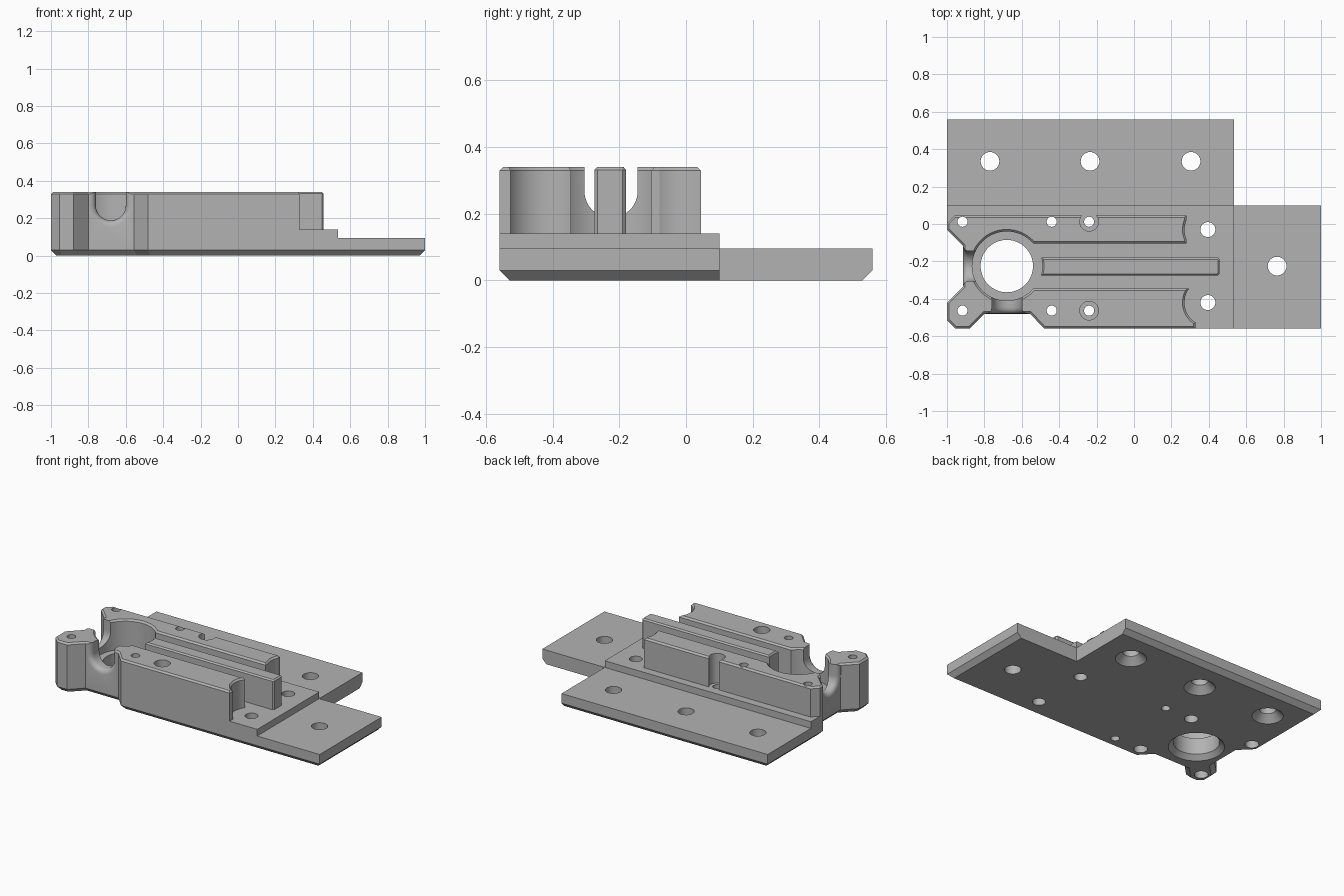
import bpy, bmesh, math
from mathutils import Vector

if "Cube" in bpy.data.objects:
    bpy.data.objects.remove(bpy.data.objects["Cube"], do_unlink=True)

grey = bpy.data.materials.new("machined_grey")
grey.use_nodes = True
grey.diffuse_color = (0.45, 0.45, 0.45, 1)
grey.node_tree.nodes["Principled BSDF"].inputs["Base Color"].default_value = (0.45, 0.45, 0.45, 1)

TOP, TIER, BASE = 0.34, 0.14, 0.095
AXIS = -0.225          # centre line of the channel
BORE = (-0.68, AXIS)


def loft(name, rings):
    """Closed solid through rings of equal point count."""
    bm = bmesh.new()
    loops = [[bm.verts.new(p) for p in ring] for ring in rings]
    n = len(loops[0])
    for a, b in zip(loops, loops[1:]):
        for i in range(n):
            j = (i + 1) % n
            bm.faces.new((a[i], a[j], b[j], b[i]))
    bm.faces.new(loops[0][::-1])
    bm.faces.new(loops[-1])
    bmesh.ops.recalc_face_normals(bm, faces=bm.faces)
    mesh = bpy.data.meshes.new(name)
    bm.to_mesh(mesh)
    bm.free()
    mesh.materials.append(grey)
    obj = bpy.data.objects.new(name, mesh)
    bpy.context.collection.objects.link(obj)
    return obj


def prism(name, outline, z0, z1):
    return loft(name, [[(x, y, z) for x, y in outline] for z in (z0, z1)])


def turned(name, centre, profile, seg=48):
    """Round solid from (radius, z) pairs."""
    angles = [2 * math.pi * i / seg for i in range(seg)]
    return loft(name, [[(centre[0] + r * math.cos(a), centre[1] + r * math.sin(a), z)
                        for a in angles] for r, z in profile])


def combine(target, tool, operation="DIFFERENCE"):
    mod = target.modifiers.new("combine", "BOOLEAN")
    mod.operation, mod.solver, mod.object = operation, "EXACT", tool
    bpy.context.view_layer.objects.active = target
    bpy.ops.object.modifier_apply(modifier=mod.name)
    bpy.data.objects.remove(tool, do_unlink=True)


def chamfer(obj, z, size, skip=lambda p: False):
    """Tidy coplanar faces, then chamfer the outline edges at height z."""
    bm = bmesh.new()
    bm.from_mesh(obj.data)
    bmesh.ops.remove_doubles(bm, verts=bm.verts, dist=1e-5)
    bmesh.ops.dissolve_limit(bm, angle_limit=0.01, verts=bm.verts, edges=bm.edges)
    if size:
        edges = [e for e in bm.edges
                 if all(abs(v.co.z - z) < 1e-4 for v in e.verts)
                 and e.calc_face_angle(0) > 0.5
                 and not skip((e.verts[0].co + e.verts[1].co) / 2)]
        bmesh.ops.bevel(bm, geom=edges, offset=size, segments=1, affect="EDGES",
                        profile=0.5, clamp_overlap=False)
    bm.to_mesh(obj.data)
    bm.free()


# Notched left end and front, shared by every layer
left_notch = [(-1, -0.03), (-0.915, -0.115), (-0.915, -0.335), (-1, -0.42), (-1, -0.515)]
front_notch = [(-0.955, -0.56), (-0.88, -0.56), (-0.80, -0.48), (-0.555, -0.48), (-0.48, -0.56)]
notches = left_notch + front_notch

# Base plate with chamfered underside
plate = prism("mounting_block", notches + [(1, -0.56), (1, 0.10), (0.535, 0.10),
                                           (0.535, 0.56), (-1, 0.56)], 0, BASE)
chamfer(plate, 0, 0.03,
        lambda p: abs(p.y - 0.10) < 1e-3 or abs(p.x - 0.535) < 1e-3)

# Raised tier
tier = prism("raised_tier", notches + [(0.535, -0.56), (0.535, 0.10), (-1, 0.10)], BASE, TIER)

# Twin walls around the bore and channel
walls = prism("walls", notches + [(0.33, -0.56), (0.33, AXIS), (0.28, AXIS), (0.28, 0.045),
                                  (-0.96, 0.045), (-1, 0.005)], TIER, TOP)
channel = [(-0.68, -0.345), (0.6, -0.345), (0.6, -0.105), (-0.68, -0.105)]
combine(walls, prism("channel_cutter", channel, 0.1, 0.5))
combine(walls, turned("pocket_cutter", BORE, [(0.185, 0.1), (0.185, 0.5)], 64))
for y in (-0.03, -0.42):
    combine(walls, turned("washer_cutter", (0.395, y), [(0.125, 0.1), (0.125, 0.5)]))
chamfer(walls, TOP, 0.011)

# Centre rib
rib = prism("centre_rib", [(-0.54, -0.275), (0.448, -0.275), (0.458, -0.265), (0.458, -0.19),
                           (0.448, -0.18), (-0.54, -0.18)], TIER, TOP)
combine(rib, turned("rib_end_cutter", BORE, [(0.19, 0.1), (0.19, 0.5)], 64))
chamfer(rib, TOP, 0.009)


# U shaped side slots with a rounded mouth
def slot(direction, mouth):
    along = Vector(direction)
    side = Vector((-along.y, along.x, 0))
    origin = Vector((BORE[0], BORE[1], 0.268))
    stations = [(0, 0.08), (mouth - 0.032, 0.08)]
    for k in range(1, 5):
        a = k * math.pi / 8
        stations.append((mouth - 0.032 + 0.032 * math.sin(a), 0.08 + 0.032 * (1 - math.cos(a))))
    stations.append((mouth + 0.1, 0.112))
    rings = []
    for d, r in stations:
        c = origin + along * d
        ring = [c + side * r + Vector((0, 0, 0.2))]
        for i in range(25):
            a = math.pi * i / 24
            ring.append(c + side * r * math.cos(a) - Vector((0, 0, r * math.sin(a))))
        ring.append(c - side * r + Vector((0, 0, 0.2)))
        rings.append(ring)
    return loft("slot_cutter", rings)


combine(walls, slot((0, -1, 0), 0.255))
combine(walls, slot((-1, 0, 0), 0.235))

# Join the layers into one solid
for part in (tier, walls, rib):
    combine(plate, part, "UNION")

# Main bore with chamfered underside
combine(plate, turned("bore_cutter", BORE, [(0.18, -0.01), (0.14, 0.03), (0.14, 0.3)], 64))

# Countersunk flange holes
for x in (-0.77, -0.235, 0.305):
    combine(plate, turned("flange_hole", (x, 0.335),
                          [(0.105, -0.01), (0.05, 0.045), (0.05, 0.2)], 32))

# Plain holes in the tongue and the tier
for x, y, r in ((0.765, AXIS, 0.05), (0.395, -0.03, 0.04), (0.395, -0.42, 0.04)):
    combine(plate, turned("plain_hole", (x, y), [(r, -0.1), (r, 0.3)], 32))

# Stepped screw holes in both walls
for y in (0.012, -0.463):
    for x in (-0.917, -0.44):
        combine(plate, turned("screw_hole", (x, y),
                              [(0.042, -0.1), (0.042, BASE), (0.027, BASE), (0.027, 0.5)], 32))
    combine(plate, turned("counterbored_hole", (-0.24, y),
                          [(0.027, -0.1), (0.027, TIER), (0.05, TIER), (0.05, 0.5)], 32))

chamfer(plate, 0, 0)
bpy.ops.object.select_all(action="DESELECT")
plate.select_set(True)
bpy.context.view_layer.objects.active = plate
bpy.ops.object.shade_smooth_by_angle(angle=math.radians(25))
